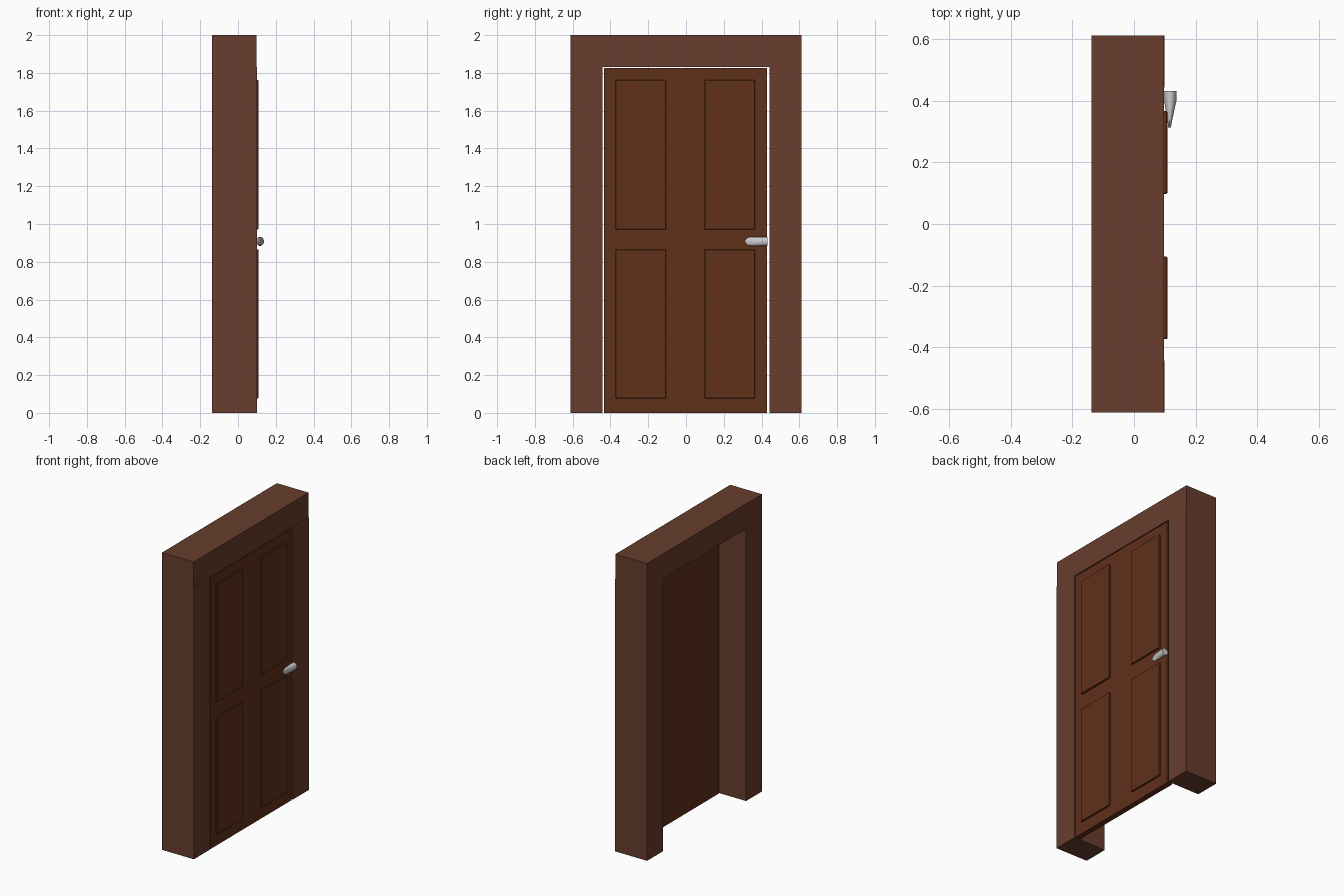
import bpy, bmesh, math

if "Cube" in bpy.data.objects:
    bpy.data.objects.remove(bpy.data.objects["Cube"])


def material(name, color):
    m = bpy.data.materials.new(name)
    m.diffuse_color = color
    m.use_nodes = True
    m.node_tree.nodes["Principled BSDF"].inputs["Base Color"].default_value = m.diffuse_color
    return m


frame_wood = material("frame_wood", (0.14, 0.047, 0.027, 1))
door_wood = material("door_wood", (0.12, 0.029, 0.01, 1))


def add_object(name, bm, mat=None):
    bmesh.ops.recalc_face_normals(bm, faces=bm.faces)
    mesh = bpy.data.meshes.new(name)
    bm.to_mesh(mesh)
    bm.free()
    if mat:
        mesh.materials.append(mat)
    obj = bpy.data.objects.new(name, mesh)
    bpy.context.collection.objects.link(obj)
    return obj


def box(name, x, y, z, mat, bevel=0):
    bm = bmesh.new()
    bmesh.ops.create_cube(bm, size=1)
    for v in bm.verts:
        for i, (lo, hi) in enumerate((x, y, z)):
            v.co[i] = hi if v.co[i] > 0 else lo
    obj = add_object(name, bm, mat)
    if bevel:
        mod = obj.modifiers.new("edge", "BEVEL")
        mod.width = bevel
        mod.segments = 1
    return obj


# Frame: two jambs and a header
BACK = -0.138
for side, y in (("left", (-0.611, -0.442)), ("right", (0.442, 0.611))):
    box(f"jamb_{side}", (BACK, 0.0995), y, (0, 1.832), frame_wood)
box("header", (BACK, 0.098), (-0.611, 0.611), (1.832, 2.0), frame_wood)

# Door slab, flat at the back
box("door_slab", (0.06, 0.098), (-0.434, 0.428), (0, 1.826), door_wood)

# Four raised panels on the front of the door
for row, z in (("lower", (0.077, 0.866)), ("upper", (0.97, 1.763))):
    for side, y in (("left", (-0.373, -0.106)), ("right", (0.098, 0.366))):
        box(f"panel_{row}_{side}", (0.088, 0.108), y, z, door_wood, 0.003)

# Handle: round at the hub, flattening to a thin rounded tip
# Each section is y, centre x, half width in x, half height in z
SECTIONS = [
    (0.431, 0.1175, 0.020, 0.024),
    (0.400, 0.1175, 0.020, 0.024),
    (0.340, 0.1160, 0.0085, 0.024),
    (0.328, 0.1157, 0.0065, 0.021),
    (0.318, 0.1155, 0.0050, 0.014),
    (0.313, 0.1155, 0.0045, 0.006),
]
SIDES = 24
bm = bmesh.new()
rings = []
for y, cx, hx, hz in SECTIONS:
    rings.append([bm.verts.new((cx + hx * math.cos(a), y, 0.908 + hz * math.sin(a)))
                  for a in (2 * math.pi * i / SIDES for i in range(SIDES))])
for r0, r1 in zip(rings, rings[1:]):
    for i in range(SIDES):
        j = (i + 1) % SIDES
        bm.faces.new((r0[i], r0[j], r1[j], r1[i]))
bm.faces.new(rings[0])
bm.faces.new(rings[-1])
handle = add_object("handle", bm)
bpy.context.view_layer.objects.active = handle
handle.select_set(True)
bpy.ops.object.shade_smooth_by_angle(angle=math.radians(35))
